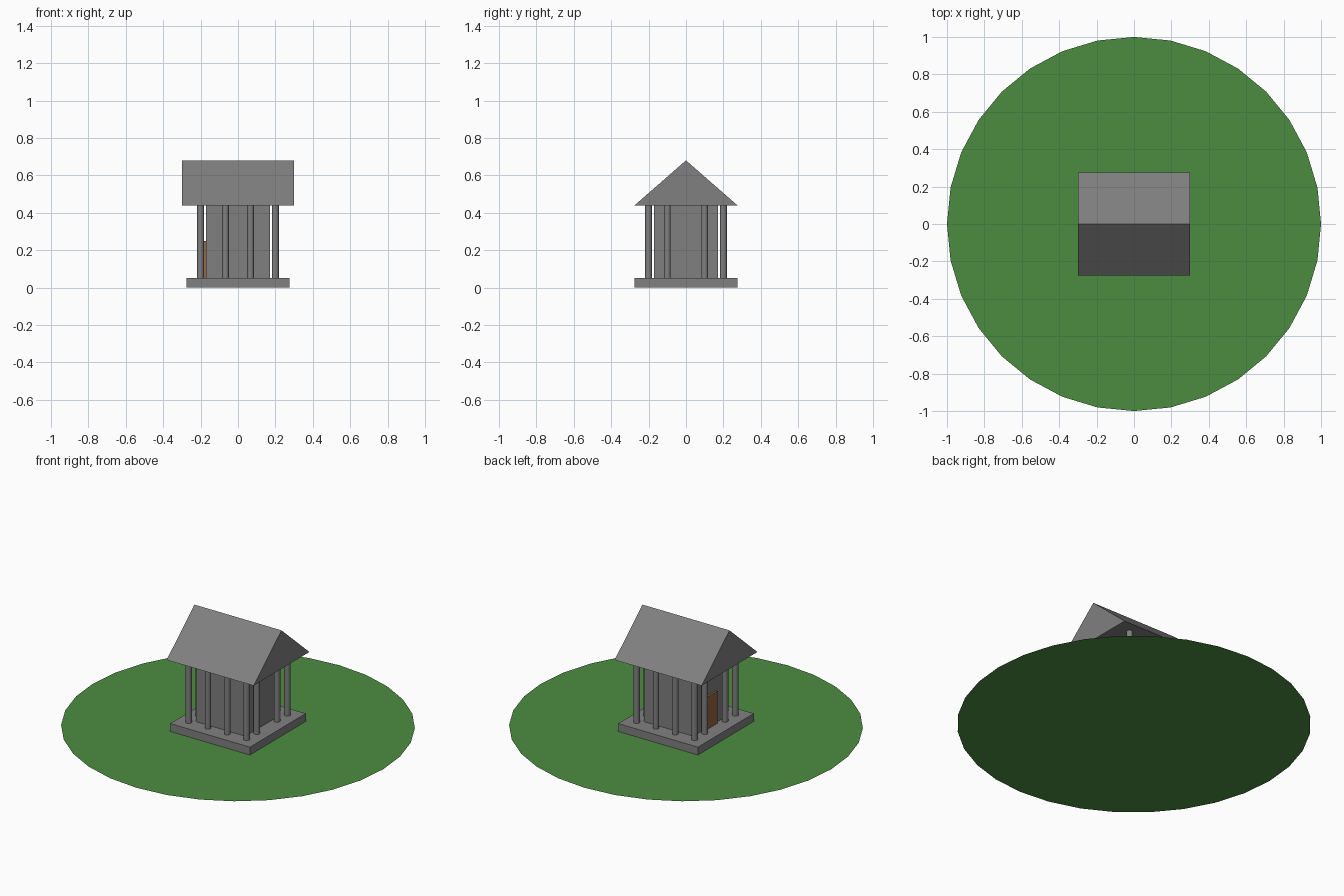
import bpy, bmesh, math
from mathutils import Matrix, Vector

cube = bpy.data.objects.get("Cube")
if cube:
    bpy.data.objects.remove(cube, do_unlink=True)


def material(name, rgb):
    mat = bpy.data.materials.new(name)
    mat.use_nodes = True
    color = (*rgb, 1)
    mat.diffuse_color = color
    mat.node_tree.nodes["Principled BSDF"].inputs["Base Color"].default_value = color
    return mat


stone = material("grey stone", (0.216, 0.216, 0.216))
grass = material("grass green", (0.073, 0.264, 0.051))
wood = material("brown wood", (0.319, 0.133, 0.051))


def add_object(name, bm, mat):
    bmesh.ops.recalc_face_normals(bm, faces=bm.faces)
    mesh = bpy.data.meshes.new(name)
    bm.to_mesh(mesh)
    bm.free()
    mesh.materials.append(mat)
    obj = bpy.data.objects.new(name, mesh)
    bpy.context.collection.objects.link(obj)
    return obj


def box(name, low, high, mat):
    low, high = Vector(low), Vector(high)
    bm = bmesh.new()
    place = Matrix.Translation((low + high) / 2) @ Matrix.Diagonal((*(high - low), 1))
    bmesh.ops.create_cube(bm, size=1, matrix=place)
    return add_object(name, bm, mat)


# Flat round lawn
bm = bmesh.new()
bmesh.ops.create_circle(bm, cap_ends=True, segments=32, radius=1)
lawn = add_object("lawn", bm, grass)
if lawn.data.polygons[0].normal.z < 0:
    lawn.data.flip_normals()

# Stone platform, inner chamber and door
floor_z, eave_z, ridge_z = 0.05, 0.44, 0.68
box("platform", (-0.275, -0.275, 0.001), (0.275, 0.275, floor_z), stone)
box("chamber", (-0.17, -0.17, floor_z), (0.17, 0.17, eave_z), stone)
box("door", (-0.182, -0.05, floor_z), (-0.17, 0.05, 0.25), wood)

# Columns: four along the long sides, two more on each gable side
spots = [(x, y) for y in (-0.2, 0.2) for x in (-0.2, -0.067, 0.067, 0.2)]
spots += [(x, y) for x in (-0.2, 0.2) for y in (-0.1, 0.1)]
for i, (x, y) in enumerate(spots):
    bm = bmesh.new()
    bmesh.ops.create_cone(bm, cap_ends=True, segments=16, radius1=0.018, radius2=0.018,
                          depth=eave_z - floor_z,
                          matrix=Matrix.Translation((x, y, (floor_z + eave_z) / 2)))
    column = add_object(f"column_{i + 1}", bm, stone)
    bpy.ops.object.select_all(action="DESELECT")
    column.select_set(True)
    bpy.context.view_layer.objects.active = column
    bpy.ops.object.shade_smooth_by_angle(angle=math.radians(30))

# Gabled roof: a triangle extruded along the ridge
bm = bmesh.new()
profile = [(-0.275, eave_z), (0.275, eave_z), (0, ridge_z)]
gable = bm.faces.new([bm.verts.new((-0.3, y, z)) for y, z in profile])
extruded = bmesh.ops.extrude_face_region(bm, geom=[gable], use_keep_orig=True)
moved = [v for v in extruded["geom"] if isinstance(v, bmesh.types.BMVert)]
bmesh.ops.translate(bm, verts=moved, vec=(0.6, 0, 0))
add_object("roof", bm, stone)
